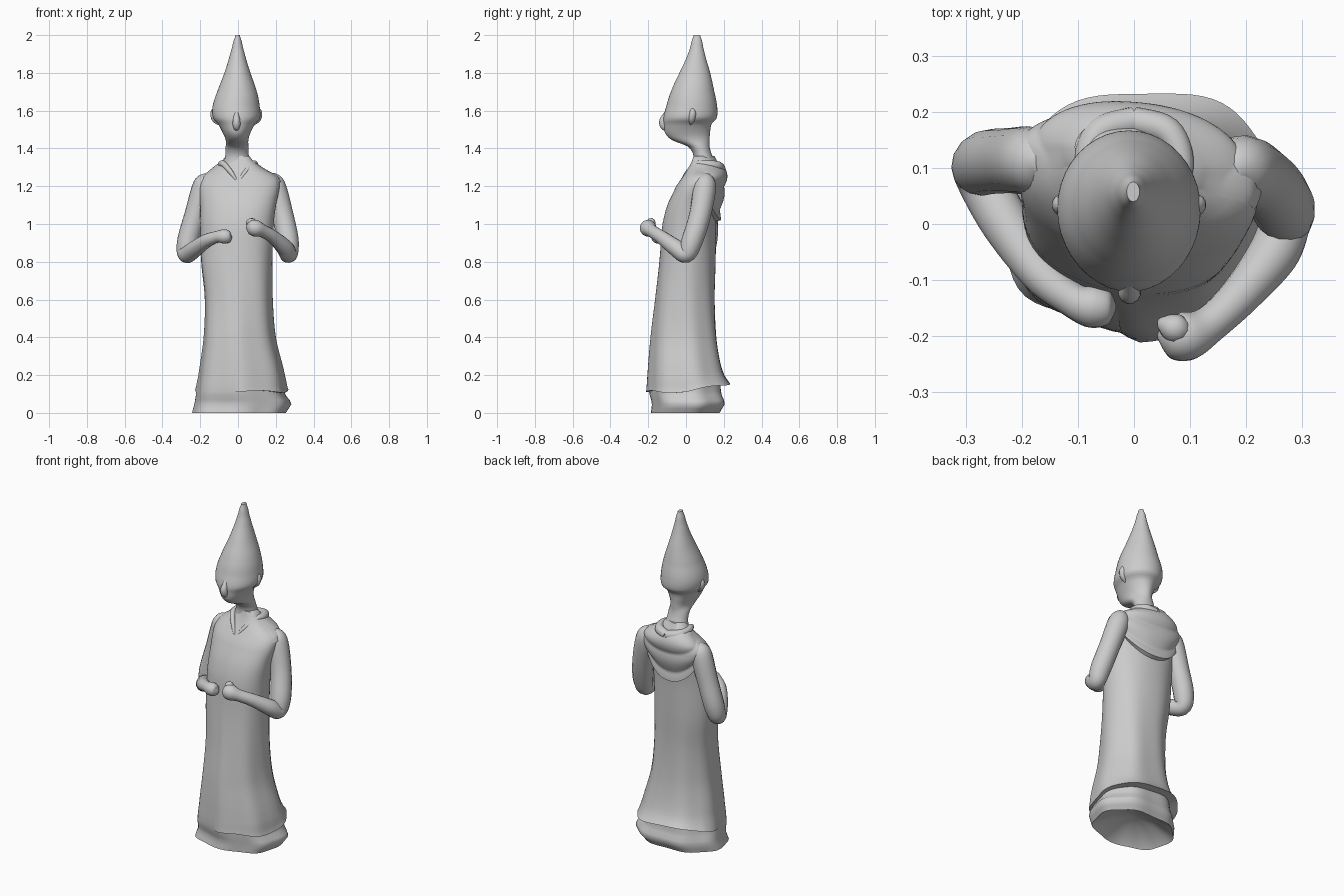
import bpy, bmesh, math
from mathutils import Vector

if "Cube" in bpy.data.objects:
    bpy.data.objects.remove(bpy.data.objects["Cube"])


def mesh_from_rings(name, rings, closed=True, caps=True):
    """Skin a list of equal-length point rings into a smooth object."""
    bm = bmesh.new()
    rows = [[bm.verts.new(p) for p in ring] for ring in rings]
    n = len(rows[0])
    for a, b in zip(rows, rows[1:]):
        for i in range(n if closed else n - 1):
            j = (i + 1) % n
            bm.faces.new((a[i], a[j], b[j], b[i]))
    if caps and closed:
        bm.faces.new(rows[0][::-1])
        bm.faces.new(rows[-1])
    bmesh.ops.recalc_face_normals(bm, faces=bm.faces)
    me = bpy.data.meshes.new(name)
    bm.to_mesh(me)
    bm.free()
    ob = bpy.data.objects.new(name, me)
    bpy.context.collection.objects.link(ob)
    bpy.ops.object.select_all(action='DESELECT')
    bpy.context.view_layer.objects.active = ob
    ob.select_set(True)
    bpy.ops.object.shade_smooth_by_angle(angle=math.radians(60))
    return ob


def spline(rows, i, t):
    """Catmull-Rom value between rows i and i+1."""
    last = len(rows) - 1
    p0, p1, p2, p3 = (rows[min(max(k, 0), last)] for k in (i - 1, i, i + 1, i + 2))
    return [0.5 * (2 * b + (c - a) * t + (2 * a - 5 * b + 4 * c - d) * t * t
                   + (3 * b - a - 3 * c + d) * t ** 3)
            for a, b, c, d in zip(p0, p1, p2, p3)]


def at_height(rows, z):
    """Cross-section extents (x0, x1, y0, y1) at height z."""
    i = 0
    while i < len(rows) - 2 and rows[i + 1][0] < z:
        i += 1
    t = (z - rows[i][0]) / (rows[i + 1][0] - rows[i][0])
    return spline(rows, i, min(max(t, 0), 1))[1:]


def section_point(rows, ang, z, off=0.0, power=2.0, skew=0.0):
    x0, x1, y0, y1 = at_height(rows, z)
    c, s = math.cos(ang), math.sin(ang)
    e = 2 / power
    dx = math.copysign(abs(c) ** e, c)
    dy = math.copysign(abs(s) ** e, s)
    x = (x0 + x1) / 2 + dx * ((x1 - x0) / 2 + off)
    y = (y0 + y1) / 2 + dy * ((y1 - y0) / 2 + off)
    return Vector((x, y - skew * dx, z))


def tube(name, pts, sides=16, steps=6):
    """Tapered tube through (x, y, z, radius) points with rounded ends."""
    path = [spline(pts, i, k / steps) for i in range(len(pts) - 1) for k in range(steps)]
    path.append(list(pts[-1]))
    rings, side = [], None
    for i, p in enumerate(path):
        a, b = path[max(i - 1, 0)], path[min(i + 1, len(path) - 1)]
        d = (Vector(b[:3]) - Vector(a[:3])).normalized()
        side = d.orthogonal() if side is None else side - d * side.dot(d)
        side.normalize()
        up = d.cross(side)
        r = max(p[3], 0.004)
        rings.append([Vector(p[:3]) + r * (side * math.cos(t) + up * math.sin(t))
                      for t in (2 * math.pi * k / sides for k in range(sides))])
    return mesh_from_rings(name, rings)


# height, x min, x max, y min, y max
ROBE = [(0.0, -.24, .25, -.18, .18), (.05, -.228, .28, -.175, .208),
        (.1, -.22, .245, -.188, .19), (.2, -.205, .235, -.19, .18),
        (.4, -.18, .19, -.177, .155), (.6, -.175, .175, -.155, .145),
        (.8, -.195, .175, -.135, .15), (1.0, -.2, .185, -.12, .155),
        (1.1, -.2, .2, -.095, .165), (1.2, -.205, .22, -.05, .185),
        (1.25, -.187, .207, -.015, .19), (1.3, -.122, .12, .02, .18),
        (1.36, -.065, .06, .045, .145)]
HEAD = [(1.28, -.085, .08, .03, .17), (1.36, -.068, .058, .04, .14),
        (1.41, -.065, .055, .01, .125), (1.445, -.065, .055, -.075, .125),
        (1.48, -.08, .065, -.11, .127), (1.53, -.105, .09, -.118, .135),
        (1.56, -.132, .117, -.12, .163), (1.62, -.135, .115, -.105, .165),
        (1.7, -.11, .1, -.08, .15), (1.8, -.072, .066, -.035, .128),
        (1.9, -.042, .036, .01, .1), (1.97, -.024, .019, .03, .085),
        (2.0, -.013, .01, .04, .075)]


def robe_point(ang, z, off=0.0):
    fold = .006 * math.sin(7 * ang + 1.5 * z) * max(0, 1 - z / 1.0)
    # The hem twists slightly one way and the shoulders the other
    skew = -.008 + .03 * min(max((z - .4) / .7, 0), 1)
    return section_point(ROBE, ang, z, off + fold, 2.2, skew)


def full_turn(n):
    return [2 * math.pi * i / n for i in range(n)]


# Robe, with a hollowed underside
floor_ring = [robe_point(a, 0) for a in full_turn(64)]
hollow = [[Vector((p.x * s, p.y * s, z)) for p in floor_ring]
          for s, z in ((.04, .09), (.5, .07), (.9, .02))]
mesh_from_rings("robe", hollow + [[robe_point(a, 1.36 * k / 60) for a in full_turn(64)]
                                  for k in range(61)])

# Outer robe panel wrapping from the front seam round the right and back
panel = []
for k in range(-1, 37):
    row = []
    for i in range(73):
        u, v = i / 72, max(k, 0) / 36
        ang = math.radians(-98 + 280 * u)
        back = max(0, math.sin(ang))
        hem = .112 + .045 * back + .006 * math.sin(4 * ang)
        z = hem + (1.15 - hem) * v ** 1.3
        off = (.008 + (.009 + .035 * back) * math.exp(-(z - hem) / .05)) * (1 - v ** 4)
        off *= min(1, u * 36, (1 - u) * 8)
        row.append(robe_point(ang, z, -.012 if k < 0 else off))
    panel.append(row)
mesh_from_rings("outer_robe_panel", panel, closed=False)

# Draped cowl with hanging U-shaped folds on the back
cowl = []
for k in range(31):
    row = []
    for i in range(49):
        u, v = i / 48, k / 30
        ang = math.radians(-15 + 210 * u)
        drop = max(0, math.sin(ang)) ** 1.5
        z = 1.32 - v * (.1 + .21 * drop)
        ripple = .013 * abs(math.sin(v * math.pi * 2.5)) + .014
        off = ripple * min(1, u * 8, (1 - u) * 8) * (.4 + .6 * drop)
        row.append(robe_point(ang, z, -.01 if k == 30 else off))
    cowl.append(row)
mesh_from_rings("cowl_drape", cowl, closed=False)

# Soft collar, both halves from the chest point to the nape
for side, label in ((-1, "left"), (1, "right")):
    tube("collar_" + label, [(0, -.027, 1.22, .003), (side * .035, .005, 1.27, .012),
                             (side * .073, .055, 1.315, .016), (side * .085, .11, 1.315, .022),
                             (side * .06, .165, 1.307, .026), (0, .183, 1.294, .026)])

# Head and tall pointed hat in one flowing form
mesh_from_rings("head_and_hat", [[section_point(HEAD, a, 1.28 + .72 * k / 60)
                                  for a in full_turn(40)] for k in range(61)])
tube("nose", [(-.008, -.088, 1.62, .006), (-.008, -.108, 1.58, .013),
              (-.008, -.122, 1.545, .02), (-.008, -.116, 1.515, .019),
              (-.008, -.1, 1.495, .006)], 12)
for side, label in ((-1, "left"), (1, "right")):
    tube("ear_" + label, [(side * .108 - .009, .03, 1.62, .006),
                          (side * .119 - .009, .035, 1.59, .018),
                          (side * .112 - .009, .03, 1.555, .018),
                          (side * .092 - .009, .025, 1.525, .004)], 12)

# Arms: loose sleeve to a drooping elbow, then forearm and fist
tube("left_arm", [(-.16, .11, 1.26, .02), (-.178, .113, 1.21, .058), (-.225, .113, 1.05, .058),
                  (-.265, .108, .91, .057), (-.272, .085, .84, .047), (-.228, .0, .868, .044),
                  (-.165, -.09, .912, .036), (-.11, -.135, .932, .031), (-.075, -.147, .934, .038),
                  (-.045, -.147, .93, .03), (-.032, -.147, .93, .004)])
tube("right_arm", [(.17, .09, 1.26, .02), (.19, .1, 1.21, .058), (.235, .075, 1.05, .058),
                   (.265, .032, .91, .057), (.268, .0, .84, .047), (.247, -.055, .875, .045),
                   (.187, -.13, .93, .036), (.133, -.18, .962, .034), (.093, -.2, .977, .044),
                   (.06, -.2, .98, .034), (.042, -.2, .98, .004)])
tube("right_thumb", [(.1, -.195, .99, .012), (.075, -.187, 1.005, .026), (.055, -.178, 1.005, .018),
                     (.044, -.172, 1.0, .004)], 10)
